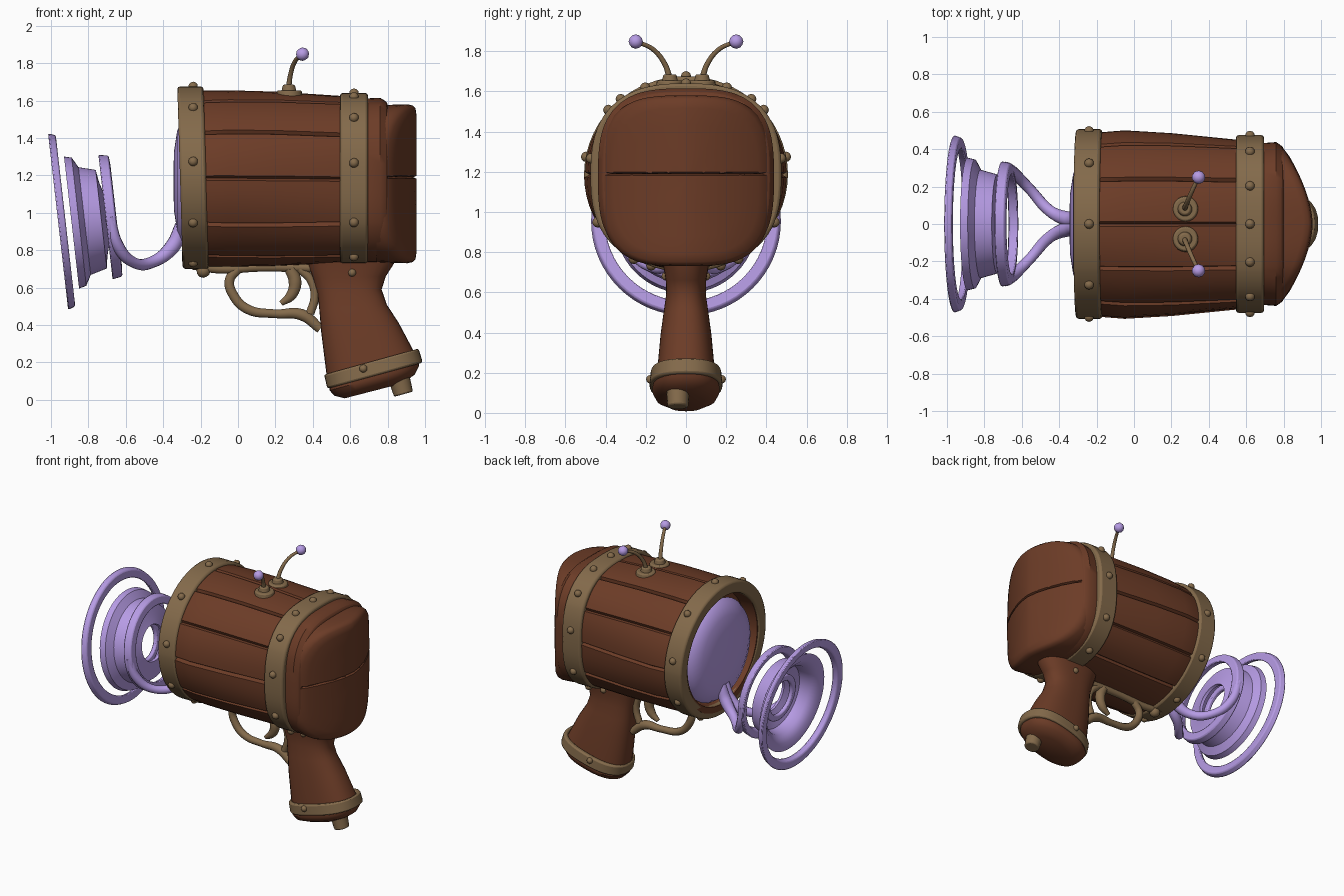
import bpy, bmesh, math, random
from math import sin, cos, pi, radians
from mathutils import Vector, Matrix

random.seed(4)
if "Cube" in bpy.data.objects:
    bpy.data.objects.remove(bpy.data.objects["Cube"])


def material(name, rgb):
    m = bpy.data.materials.new(name)
    m.use_nodes = True
    m.diffuse_color = (*rgb, 1)
    bsdf = next(n for n in m.node_tree.nodes if n.type == 'BSDF_PRINCIPLED')
    bsdf.inputs["Base Color"].default_value = (*rgb, 1)
    bsdf.inputs["Roughness"].default_value = 0.8
    return m


WOOD = material("brown_wood", (0.15, 0.045, 0.02))
BRASS = material("dull_brass", (0.23, 0.145, 0.07))
GLOW = material("soft_purple", (0.47, 0.33, 0.78))


def finish(bm, name, mat, bevel=0.0):
    """Turn a bmesh into a smooth-by-angle object with one material."""
    bmesh.ops.recalc_face_normals(bm, faces=bm.faces)
    me = bpy.data.meshes.new(name)
    bm.to_mesh(me)
    bm.free()
    ob = bpy.data.objects.new(name, me)
    bpy.context.collection.objects.link(ob)
    me.materials.append(mat)
    if bevel:
        b = ob.modifiers.new("soft_edges", 'BEVEL')
        b.width, b.segments, b.limit_method = bevel, 2, 'ANGLE'
        b.angle_limit = radians(50)
    bpy.ops.object.select_all(action='DESELECT')
    bpy.context.view_layer.objects.active = ob
    ob.select_set(True)
    bpy.ops.object.shade_smooth_by_angle(angle=radians(40))
    return ob


def loft(rings, wrap=False):
    """Bridge equal-length rings; cap the ends or wrap round."""
    bm = bmesh.new()
    vs = [[bm.verts.new(p) for p in r] for r in rings]
    pairs = list(zip(vs, vs[1:])) + ([(vs[-1], vs[0])] if wrap else [])
    for a, b in pairs:
        for i in range(len(a)):
            j = (i + 1) % len(a)
            bm.faces.new((a[i], a[j], b[j], b[i]))
    if not wrap:
        bm.faces.new(vs[0])
        bm.faces.new(vs[-1])
    return bm


def polar(a, b, n, t):
    """Radius of a superellipse at polar angle t."""
    return (abs(cos(t) / a) ** n + abs(sin(t) / b) ** n) ** (-1 / n)


PLANKS = 12
BUMP = [random.uniform(-0.004, 0.006) for _ in range(PLANKS)]
ANGLES = [((k + f) * 2 * pi / PLANKS, BUMP[k] if f else -0.022)
          for k in range(PLANKS) for f in (0, .05, .2, .4, .6, .8, .95)]


def section(x, hy, lo, hi, n=2.0, planks=False, lean=0.0):
    """Ring across the barrel at x, optionally grooved into planks."""
    mid, hz, pts = (lo + hi) / 2, (hi - lo) / 2, []
    for t, bump in ANGLES:
        r = polar(hy, hz, n, t) + (bump if planks else 0)
        z = r * sin(t)
        pts.append(Vector((x + lean * z, r * cos(t), mid + z)))
    return pts


def band(name, x0, x1, hy, lo, hi, n, wall, lean=0.0):
    rings = [section(x, hy - w, lo + w, hi - w, n, False, lean)
             for x, w in ((x0, wall), (x0, 0), (x1, 0), (x1, wall))]
    return finish(loft(rings, True), name, BRASS, 0.014)


def blobs(name, mat, places, r):
    bm = bmesh.new()
    for p in places:
        bmesh.ops.create_icosphere(bm, subdivisions=2, radius=r, matrix=Matrix.Translation(p))
    return finish(bm, name, mat)


def tube(name, mat, pts, r, radii=None):
    """Round bar along a smooth path."""
    cu = bpy.data.curves.new(name, 'CURVE')
    cu.dimensions, cu.bevel_depth, cu.bevel_resolution = '3D', r, 3
    cu.use_fill_caps, cu.resolution_u = True, 6
    sp = cu.splines.new('BEZIER')
    sp.bezier_points.add(len(pts) - 1)
    for i, (bp, p) in enumerate(zip(sp.bezier_points, pts)):
        bp.co = p
        bp.handle_left_type = bp.handle_right_type = 'AUTO'
        bp.radius = radii[i] if radii else 1
    ob = bpy.data.objects.new(name, cu)
    bpy.context.collection.objects.link(ob)
    me = bpy.data.meshes.new_from_object(ob.evaluated_get(bpy.context.evaluated_depsgraph_get()))
    bpy.data.objects.remove(ob)
    bm = bmesh.new()
    bm.from_mesh(me)
    return finish(bm, name, mat)


def cone(name, mat, p, q, r0, r1, bevel=0.008):
    p, q = Vector(p), Vector(q)
    bm = bmesh.new()
    turn = (q - p).to_track_quat('Z', 'Y').to_matrix().to_4x4()
    bmesh.ops.create_cone(bm, cap_ends=True, segments=20, radius1=r0, radius2=r1,
                          depth=(q - p).length, matrix=Matrix.Translation((p + q) / 2) @ turn)
    return finish(bm, name, mat, bevel)


# Barrel of planks with a recessed muzzle
AX = 1.19
finish(loft([section(-.2, .40, .80, 1.58), section(-.3, .41, .785, 1.595),
             section(-.3, .45, .74, 1.64), section(-.2, .49, .715, 1.655, 2, True),
             section(-.05, .502, .715, 1.655, 2.05, True), section(.2, .487, .72, 1.648, 2.2, True),
             section(.55, .452, .735, 1.625, 2.5, True), section(.66, .44, .74, 1.615, 2.7, True)]),
       "barrel_planks", WOOD)
band("muzzle_band", -.31, -.17, .507, .70, 1.675, 2, .09, -.03).data.update()
band("rear_band", .545, .695, .475, .727, 1.64, 2.6, .06)

# Rear cap: a stepped collar and a back face bowed from side to side
finish(loft([section(.66, .43, .735, 1.61, 2.9), section(.76, .438, .735, 1.615, 3),
             section(.80, .41, .75, 1.59, 3)]), "cap_collar", WOOD, .012)


def bowed(s, drop):
    ring = section(0, .425, .73, 1.58, 3.2)
    pts = [Vector((0, p.y * s, 1.155 + (p.z - 1.155) * s)) for p in ring]
    for p in pts:
        p.x = .955 - .16 * (abs(p.y) / .42) ** 1.7 - drop
    return pts


bm = loft([section(.74, .42, .735, 1.575, 3.2), bowed(1, .05), bowed(.985, .022), bowed(.95, .006)]
          + [bowed(s, 0) for s in (.85, .65, .4, .2, .02)])
for dz in (-.008, 0, .008):
    bmesh.ops.bisect_plane(bm, geom=bm.verts[:] + bm.edges[:] + bm.faces[:],
                           plane_co=(0, 0, AX + dz), plane_no=(0, 0, 1))
for v in bm.verts:
    if abs(v.co.z - AX) < .001:
        v.co.x -= .016
        v.co.y *= .97
finish(bm, "rear_cap", WOOD)

# Rivets round both bands
blobs("muzzle_rivets", BRASS, [(-.24, .505 * cos(t), AX + .485 * sin(t))
      for t in (radians(90 + 40 * k) for k in range(9))], .026)
spots = []
for deg in (90, 65, 40, 10, -28, -58):
    for t in {radians(deg), radians(180 - deg)}:
        r = polar(.475, .456, 2.6, t)
        spots.append((.62, r * cos(t), 1.183 + r * sin(t)))
blobs("rear_rivets", BRASS, spots, .026)

# Domed lens in the muzzle
finish(loft([[Vector((x, r * cos(k * pi / 24), 1.17 + r * sin(k * pi / 24))) for k in range(48)]
             for x, r in ((-.19, .35), (-.25, .37), (-.29, .345), (-.325, .27), (-.342, .16), (-.346, .03))]),
       "lens", GLOW)

# Emitter rings on a tilted axis
TILT = Matrix.Rotation(radians(-6.5), 3, 'Y')


def turned(name, profile, x, z, bevel=.008):
    rings = [[TILT @ Vector((u, r * cos(t), r * sin(t))) + Vector((x, 0, z)) for u, r in profile]
             for t in (k * pi / 32 for k in range(64))]
    return finish(loft(rings, True), name, GLOW, bevel)


turned("outer_ring", [(-.02, .475), (.02, .46), (.02, .40), (-.02, .415)], -.942, .955)
turned("emitter_dish", [(-.02, .355), (.02, .345), (.05, .29), (.14, .265), (.15, .2), (.17, .13),
                        (.15, .125), (.12, .19), (.10, .235), (.03, .25), (-.01, .30)], -.87, .95, 0)
turned("inner_ring", [(.0, .17), (.03, .17), (.03, .125), (.0, .125)], -.79, .955)
turned("near_ring", [(-.03, .335), (.025, .325), (.03, .265), (-.02, .28)], -.68, .98)
for side, label in ((1, "left"), (-1, "right")):
    tube("emitter_arm_" + label, GLOW,
         [(-.30, side * .02, .93), (-.35, side * .025, .82), (-.45, side * .07, .74),
          (-.56, side * .19, .735), (-.645, side * .275, .83), (-.685, side * .305, .98)],
         .032, [1.2, 1.3, 1, .9, 1, .9])

    # Antennae
    y = side * .08
    cone("antenna_base_" + label, BRASS, (.275, y, 1.61), (.275, y, 1.655), .072, .065)
    cone("antenna_socket_" + label, BRASS, (.272, y, 1.64), (.272, y, 1.685), .042, .032)
    tube("antenna_stem_" + label, BRASS, [(.27, y, 1.66), (.28, side * .105, 1.735),
         (.305, side * .165, 1.81), (.34, side * .24, 1.845)], .013, [1.2, 1, .9, .8])
    blobs("antenna_ball_" + label, GLOW, [(.345, side * .25, 1.848)], .036)


# Grip: rings spanned between a front and a back point
def slanted(x0, z0, x1, z1, w, n=2.5):
    c = Vector(((x0 + x1) / 2, 0, (z0 + z1) / 2))
    half = Vector((x1, 0, z1)) - c
    ring = []
    for k in range(40):
        t = k * pi / 20
        r = polar(half.length, w, n, t)
        ring.append(c + half.normalized() * r * cos(t) + Vector((0, r * sin(t), 0)))
    return ring


finish(loft([slanted(.36, .79, .84, .79, .12), slanted(.375, .72, .835, .73, .112),
             slanted(.40, .65, .79, .66, .10), slanted(.425, .57, .768, .59, .10),
             slanted(.435, .48, .795, .51, .112), slanted(.445, .36, .86, .41, .127),
             slanted(.475, .12, .945, .25, .145)]), "grip", WOOD)
finish(loft([slanted(.48, .14, .94, .265, .14), slanted(.46, .135, .965, .275, .175),
             slanted(.478, .06, .988, .20, .182), slanted(.50, .065, .96, .19, .15)], True),
       "grip_band", BRASS, .012)
finish(loft([slanted(.49, .09, .965, .22, .16), slanted(.49, .05, .968, .18, .168),
             slanted(.515, .022, .945, .135, .15), slanted(.57, .008, .88, .088, .09)]),
       "grip_butt", WOOD)
cone("butt_plug", BRASS, (.86, -.04, .12), (.885, -.04, .03), .058, .052)
blobs("grip_rivets", BRASS, [(.67, .177, .167), (.67, -.177, .167), (.61, .1, .68), (.61, -.1, .68)], .022)

# Trigger, guard and under-rail
tube("under_rail", BRASS, [(-.24, 0, .72), (-.1, 0, .70), (.12, 0, .71), (.4, 0, .705)], .026)
tube("trigger_guard", BRASS, [(.0, 0, .70), (-.045, 0, .64), (-.025, 0, .56), (.05, 0, .485),
     (.2, 0, .46), (.34, 0, .455), (.44, 0, .38)], .027, [1, 1, 1, 1, .9, 1.2, 1])
tube("guard_post", BRASS, [(.33, 0, .70), (.39, 0, .64), (.41, 0, .55), (.385, 0, .46)], .024)
tube("trigger", BRASS, [(.28, 0, .70), (.305, 0, .63), (.285, 0, .56), (.23, 0, .515)],
     .03, [1.1, 1.2, 1, .5])
blobs("rail_stud", BRASS, [(-.185, 0, .69)], .038)
